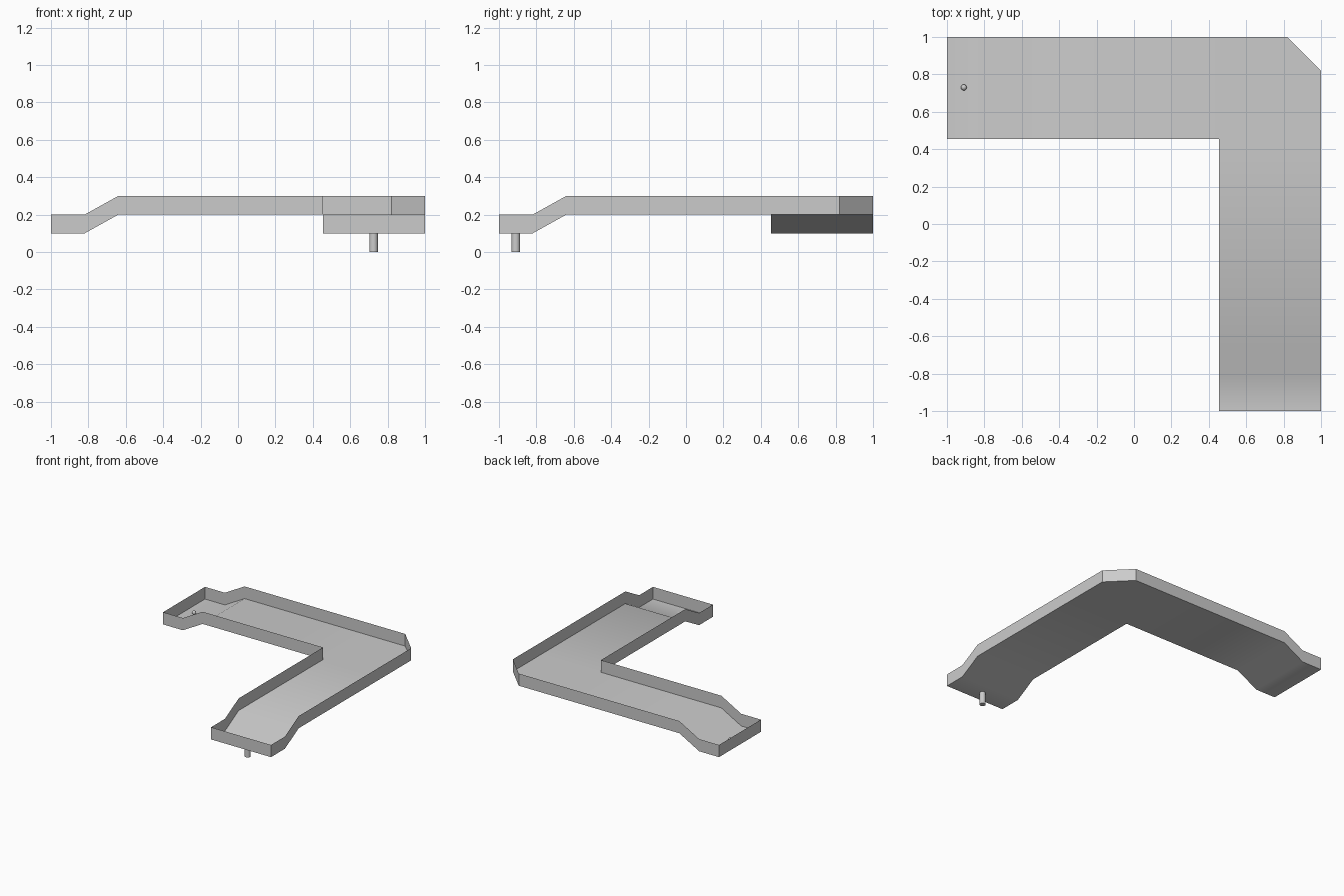
import bpy, bmesh, math

if "Cube" in bpy.data.objects:
    bpy.data.objects.remove(bpy.data.objects["Cube"])

INNER, CUT, WALL = 0.455, 0.82, 0.1
# distance along each arm from its end, and floor height there
STATIONS = [(-1.0, 0.1), (-0.82, 0.1), (-0.64, 0.2)]


def shade(obj, angle=35):
    bpy.ops.object.select_all(action='DESELECT')
    obj.select_set(True)
    bpy.context.view_layer.objects.active = obj
    bpy.ops.object.shade_smooth_by_angle(angle=math.radians(angle))


# Trough: L-shaped sheet floor with dropped ends
bm = bmesh.new()
top = 0.2
inner = bm.verts.new((INNER, INNER, top))
cut_a = bm.verts.new((CUT, 1, top))
cut_b = bm.verts.new((1, CUT, top))
arm_ends = []
for swap in (False, True):
    rows = []
    for t, z in STATIONS + [(INNER, top)]:
        row = []
        for s in (INNER, 1.0):
            if t == INNER and s == INNER:
                row.append(inner)
            else:
                row.append(bm.verts.new((s, t, z) if swap else (t, s, z)))
        rows.append(row)
    for (a, b), (c, d) in zip(rows, rows[1:]):
        bm.faces.new((a, b, d, c) if swap else (a, c, d, b))
    arm_ends.append(rows[-1][1])
# Corner with the cut outer edge
bm.faces.new((inner, arm_ends[1], cut_b, cut_a, arm_ends[0]))
bmesh.ops.recalc_face_normals(bm, faces=bm.faces[:])
if sum(f.normal.z for f in bm.faces) < 0:
    bmesh.ops.reverse_faces(bm, faces=bm.faces[:])

# Thin upright walls raised from the floor's outline
rim = [e for e in bm.edges if e.is_boundary]
ext = bmesh.ops.extrude_edge_only(bm, edges=rim)
for v in ext["geom"]:
    if isinstance(v, bmesh.types.BMVert):
        v.co.z += WALL

mesh = bpy.data.meshes.new("trough")
bm.to_mesh(mesh)
bm.free()
trough = bpy.data.objects.new("trough", mesh)
bpy.context.collection.objects.link(trough)
shade(trough)

# Drain pin under the front end
bpy.ops.mesh.primitive_cylinder_add(vertices=24, radius=0.023, depth=0.1,
                                    location=(0.725, -0.91, 0.05))
pin = bpy.context.object
pin.name = "drain_pin"
shade(pin)

# Small ball resting on the floor of the left end
bpy.ops.mesh.primitive_uv_sphere_add(segments=20, ring_count=12, radius=0.016,
                                     location=(-0.91, 0.73, 0.116))
ball = bpy.context.object
ball.name = "ball"
shade(ball)
